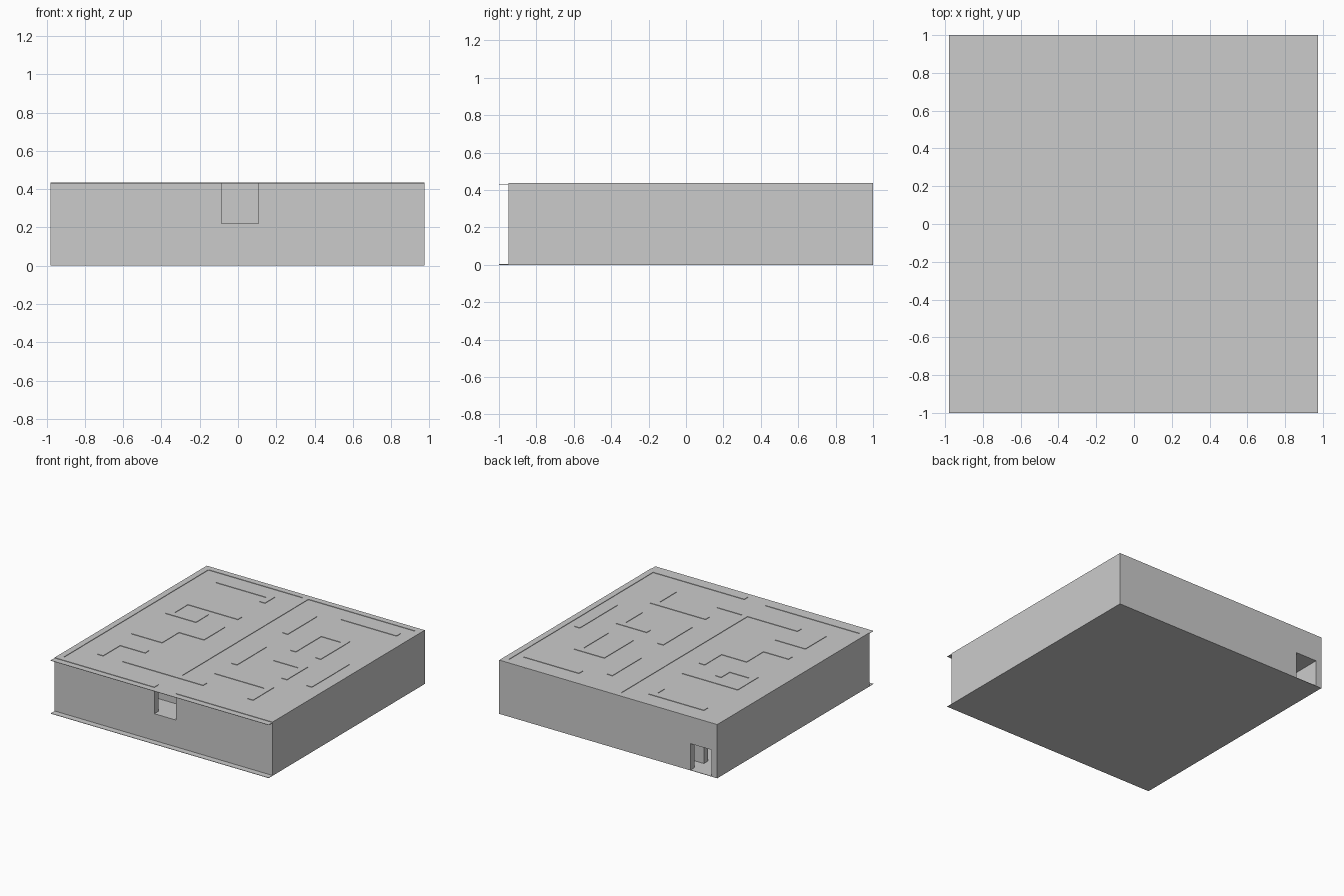
import bpy, bmesh
from mathutils import Vector

if "Cube" in bpy.data.objects:
    bpy.data.objects.remove(bpy.data.objects["Cube"])

MID, TOP, ROOF = 0.22, 0.436, 0.432
T = 0.05          # wall thickness
SHEET = 0.003     # floor sheets


def add_boxes(name, boxes):
    """One object from boxes given as (x0, x1, y0, y1, z0, z1)."""
    bm = bmesh.new()
    for x0, x1, y0, y1, z0, z1 in boxes:
        geo = bmesh.ops.create_cube(bm, size=1)
        size = Vector((x1 - x0, y1 - y0, z1 - z0))
        mid = Vector((x0 + x1, y0 + y1, z0 + z1)) / 2
        for v in geo["verts"]:
            v.co = v.co * size + mid
    mesh = bpy.data.meshes.new(name)
    bm.to_mesh(mesh)
    bm.free()
    obj = bpy.data.objects.new(name, mesh)
    bpy.context.collection.objects.link(obj)
    return obj


# Floor, middle floor and roof sheets; outer two overhang the front wall
L, R, F, B = -0.98, 0.975, -0.95, 1.0
add_boxes("bottom_floor", [(L, R, -1.0, B, 0, SHEET)])
add_boxes("middle_floor", [(L, R, F, B, MID - SHEET, MID)])
add_boxes("roof", [(L, R, -1.0, B, ROOF - SHEET, ROOF)])

# Outer walls
add_boxes("left_wall", [(L, L + T, F, B, 0, TOP)])
add_boxes("right_wall", [(R - T, R, F, B, 0, TOP)])

# Front wall with upper-level entrance
D0, D1 = -0.085, 0.107
add_boxes("front_wall", [(L + T, R - T, F, F + T, 0, MID),
                         (L + T, D0, F, F + T, MID, TOP),
                         (D1, R - T, F, F + T, MID, TOP)])

# Back wall with lower-level exit beside the left corner
E0, E1 = L + T, -0.74
add_boxes("back_wall", [(E0, R - T, B - T, B, MID, TOP),
                        (E1, R - T, B - T, B, 0, MID)])

# Maze walls on a lattice: (i0, j0, i1, j1)
WALLS = [
    (4, 1, 4, 9), (2, 1, 4, 1), (4, 1, 5, 1),
    (1, 8, 3, 8), (3, 7.6, 3, 8),
    (1, 5, 1, 6), (1, 6, 3, 6), (1, 5, 2, 5), (2, 5, 2, 5.5),
    (2, 3, 2, 4), (2, 4, 3, 4), (3, 4, 3, 5),
    (1, 3, 2, 3), (1, 1, 1, 2), (1, 2, 2, 2),
    (5, 6, 5, 7.5), (6, 8, 8, 8), (6, 5, 6, 6.5), (6, 6.5, 7, 6.5),
    (7, 5, 7, 6.5), (6, 4, 7, 4), (7, 3, 7, 4), (5, 2, 7, 2),
    (5, 3, 5, 4.5), (7, 1, 7, 2), (8, 3, 8, 5),
]


def lattice(i, j):
    return -0.955 + 0.224 * i, min(-0.91 + 0.217 * j, 0.93)


def maze(z0, z1, walls):
    boxes = []
    for i0, j0, i1, j1 in walls:
        (x0, y0), (x1, y1) = lattice(i0, j0), lattice(i1, j1)
        h = T / 2
        boxes.append((x0 - h, x1 + h, y0 - h, y1 + h, z0, z1))
    return boxes


# The upper maze pokes just above the roof; the lower one repeats it
add_boxes("upper_maze_walls", maze(MID, TOP, WALLS))
add_boxes("lower_maze_walls", maze(SHEET, MID - SHEET, WALLS))
